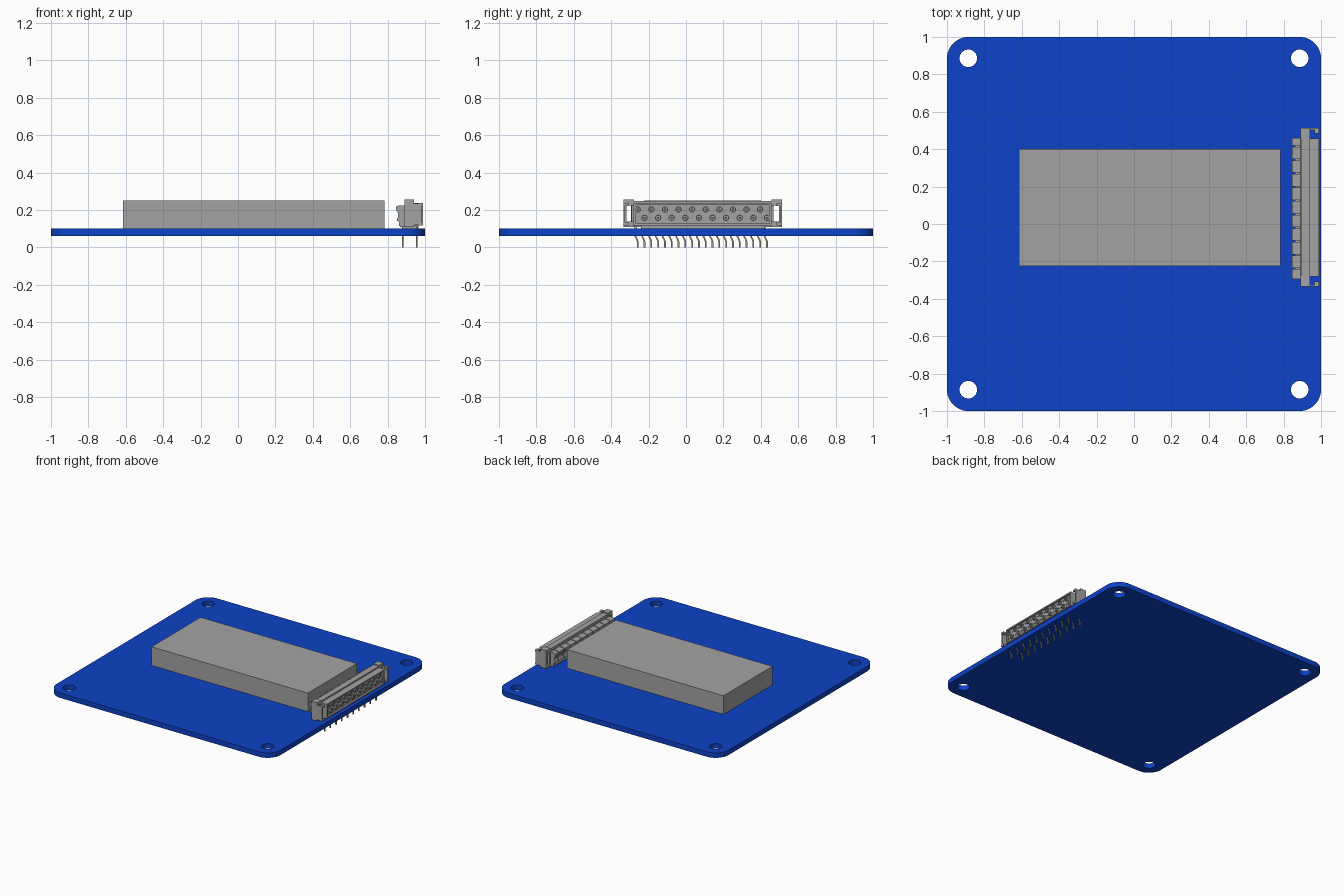
import bpy, bmesh, math
from mathutils import Vector

cube = bpy.data.objects.get("Cube")
if cube:
    bpy.data.objects.remove(cube, do_unlink=True)


def material(name, rgb):
    m = bpy.data.materials.new(name)
    m.use_nodes = True
    m.diffuse_color = (*rgb, 1)
    m.node_tree.nodes["Principled BSDF"].inputs["Base Color"].default_value = (*rgb, 1)
    return m


BLUE = material("board blue", (0.004, 0.055, 0.58))
GREY = material("component grey", (0.37, 0.37, 0.37))
TAN = material("pin metal", (0.36, 0.31, 0.21))


def finish(name, bm, mat, smooth=False):
    bmesh.ops.recalc_face_normals(bm, faces=bm.faces)
    me = bpy.data.meshes.new(name)
    bm.to_mesh(me)
    bm.free()
    ob = bpy.data.objects.new(name, me)
    bpy.context.collection.objects.link(ob)
    me.materials.append(mat)
    if smooth:
        bpy.ops.object.select_all(action='DESELECT')
        ob.select_set(True)
        bpy.context.view_layer.objects.active = ob
        bpy.ops.object.shade_smooth_by_angle(angle=math.radians(35))
    return ob


def add_box(bm, x, y, z):
    """Box from (min, max) pairs."""
    vs = bmesh.ops.create_cube(bm, size=1)["verts"]
    for v in vs:
        v.co = Vector([(r[0] + r[1]) / 2 + c * (r[1] - r[0]) for r, c in zip((x, y, z), v.co)])
    return vs


def add_prism(bm, profile, y0, y1):
    """Extrude an (x, z) outline along y."""
    face = bm.faces.new([bm.verts.new((x, y0, z)) for x, z in profile])
    ext = bmesh.ops.extrude_face_region(bm, geom=[face])["geom"]
    bmesh.ops.translate(bm, verts=[v for v in ext if isinstance(v, bmesh.types.BMVert)],
                        vec=(0, y1 - y0, 0))


def add_tube(bm, x0, x1, y, z, outer, inner, n=16):
    """Open-ended ring along x."""
    rings = []
    for x, r in ((x0, inner), (x0, outer), (x1, outer), (x1, inner)):
        rings.append([bm.verts.new((x, y + r * math.cos(2 * math.pi * i / n),
                                    z + r * math.sin(2 * math.pi * i / n))) for i in range(n)])
    for a, b in zip(rings, rings[1:] + rings[:1]):
        for i in range(n):
            j = (i + 1) % n
            bm.faces.new((a[i], a[j], b[j], b[i]))


# Circuit board: rounded square with four mounting holes, as a filled outline
def arc(cx, cy, r, a0, a1, n):
    return [(cx + r * math.cos(math.radians(a0 + (a1 - a0) * i / n)),
             cy + r * math.sin(math.radians(a0 + (a1 - a0) * i / n))) for i in range(n + 1)]


R, HOLE, HOLE_R = 0.115, 0.886, 0.047
corners = ((1, 1), (-1, 1), (-1, -1), (1, -1))
outline = []
for k, (sx, sy) in enumerate(corners):
    outline += arc(sx * (1 - R), sy * (1 - R), R, 90 * k, 90 * k + 90, 12)
loops = [outline] + [arc(sx * HOLE, sy * HOLE, HOLE_R, 0, 360, 32)[:-1] for sx, sy in corners]
cu = bpy.data.curves.new("circuit_board", 'CURVE')
cu.dimensions = '2D'
cu.fill_mode = 'BOTH'
cu.extrude = 0.02
for pts in loops:
    sp = cu.splines.new('POLY')
    sp.points.add(len(pts) - 1)
    for p, (x, y) in zip(sp.points, pts):
        p.co = (x, y, 0, 1)
    sp.use_cyclic_u = True
cu.materials.append(BLUE)
board = bpy.data.objects.new("circuit_board", cu)
board.location.z = 0.08
bpy.context.collection.objects.link(board)
bpy.ops.object.select_all(action='DESELECT')
board.select_set(True)
bpy.context.view_layer.objects.active = board
bpy.ops.object.convert(target='MESH')
bpy.ops.object.shade_smooth_by_angle(angle=math.radians(35))

# Module block
bm = bmesh.new()
add_box(bm, (-0.615, 0.782), (-0.225, 0.40), (0.10, 0.25))
finish("module_block", bm, GREY)

# Connector layout: ten contacts in each of two staggered rows
PITCH, Y0, MID = 0.0727, -0.258, 0.089
contacts = [(Y0 + PITCH * (i + 0.5 * row), row) for row in (0, 1) for i in range(10)]

# Connector housing: core, open front shell and feet
bm = bmesh.new()
add_prism(bm, [(0.885, 0.118), (0.975, 0.118), (0.975, 0.228), (0.938, 0.228),
               (0.938, 0.248), (0.892, 0.248), (0.892, 0.228), (0.885, 0.22)], -0.28, 0.458)
for z in ((0.118, 0.128), (0.226, 0.236)):
    add_box(bm, (0.935, 0.99), (-0.28, 0.458), z)
for y in ((-0.28, -0.268), (0.446, 0.458)):
    add_box(bm, (0.935, 0.99), y, (0.118, 0.236))
add_box(bm, (0.89, 0.965), (-0.24, 0.42), (0.10, 0.118))
finish("connector_housing", bm, GREY)

# Rear rail: a row of stepped blocks with gaps between
bm = bmesh.new()
rear = [(0.89, 0.11), (0.865, 0.11), (0.865, 0.135), (0.848, 0.145), (0.856, 0.165),
        (0.856, 0.185), (0.846, 0.198), (0.846, 0.218), (0.862, 0.225), (0.89, 0.225)]
for i in range(11):
    y = MID + (i - 5) * PITCH
    add_prism(bm, rear, max(y - 0.033, -0.295), min(y + 0.033, 0.46))
add_box(bm, (0.862, 0.895), (-0.295, 0.46), (0.115, 0.215))
finish("rear_rail", bm, GREY)

# End flanges: frames open from front to back, with a hooked front lip
bm = bmesh.new()
for s in (-1, 1):
    inner, outer = MID + s * 0.368, MID + s * 0.424

    def span(a, b):
        return tuple(sorted((inner + (outer - inner) * a, inner + (outer - inner) * b)))
    add_box(bm, (0.89, 0.94), span(0, 1), (0.225, 0.255))
    add_box(bm, (0.89, 0.94), span(0, 1), (0.108, 0.138))
    add_box(bm, (0.89, 0.985), span(0.82, 1), (0.12, 0.235))
    add_box(bm, (0.89, 0.94), span(0.7, 1), (0.108, 0.255))
    add_box(bm, (0.89, 0.93), span(0, 0.2), (0.13, 0.23))
    for z in ((0.118, 0.134), (0.222, 0.238)):
        add_box(bm, (0.965, 0.988), span(0.5, 1), z)
finish("end_flanges", bm, GREY)

# Sockets: ring and centre post at each contact, with small rivets opposite
bm = bmesh.new()
for y, row in contacts:
    z = 0.203 - 0.045 * row
    add_tube(bm, 0.974, 0.986, y, z, 0.017, 0.011)
    add_tube(bm, 0.974, 0.984, y, z, 0.006, 0.002, 8)
    add_tube(bm, 0.974, 0.980, y, 0.361 - z, 0.006, 0.003, 8)
finish("contact_sockets", bm, GREY, True)

# Solder pins: square wires with a kink just under the board
bm = bmesh.new()
for y, row in contacts:
    x = 0.955 if row == 0 else 0.88
    path = [(y, 0.0), (y, 0.03), (y - 0.005, 0.045), (y - 0.012, 0.056), (y - 0.012, 0.125)]
    w, rings = 0.0045, []
    for py, pz in path:
        rings.append([bm.verts.new((x + a * w, py + b * w, pz)) for a, b in corners])
    for a, b in zip(rings, rings[1:]):
        for i in range(4):
            bm.faces.new((a[i], a[(i + 1) % 4], b[(i + 1) % 4], b[i]))
    bm.faces.new(rings[0])
    bm.faces.new(rings[-1])
finish("solder_pins", bm, TAN)
